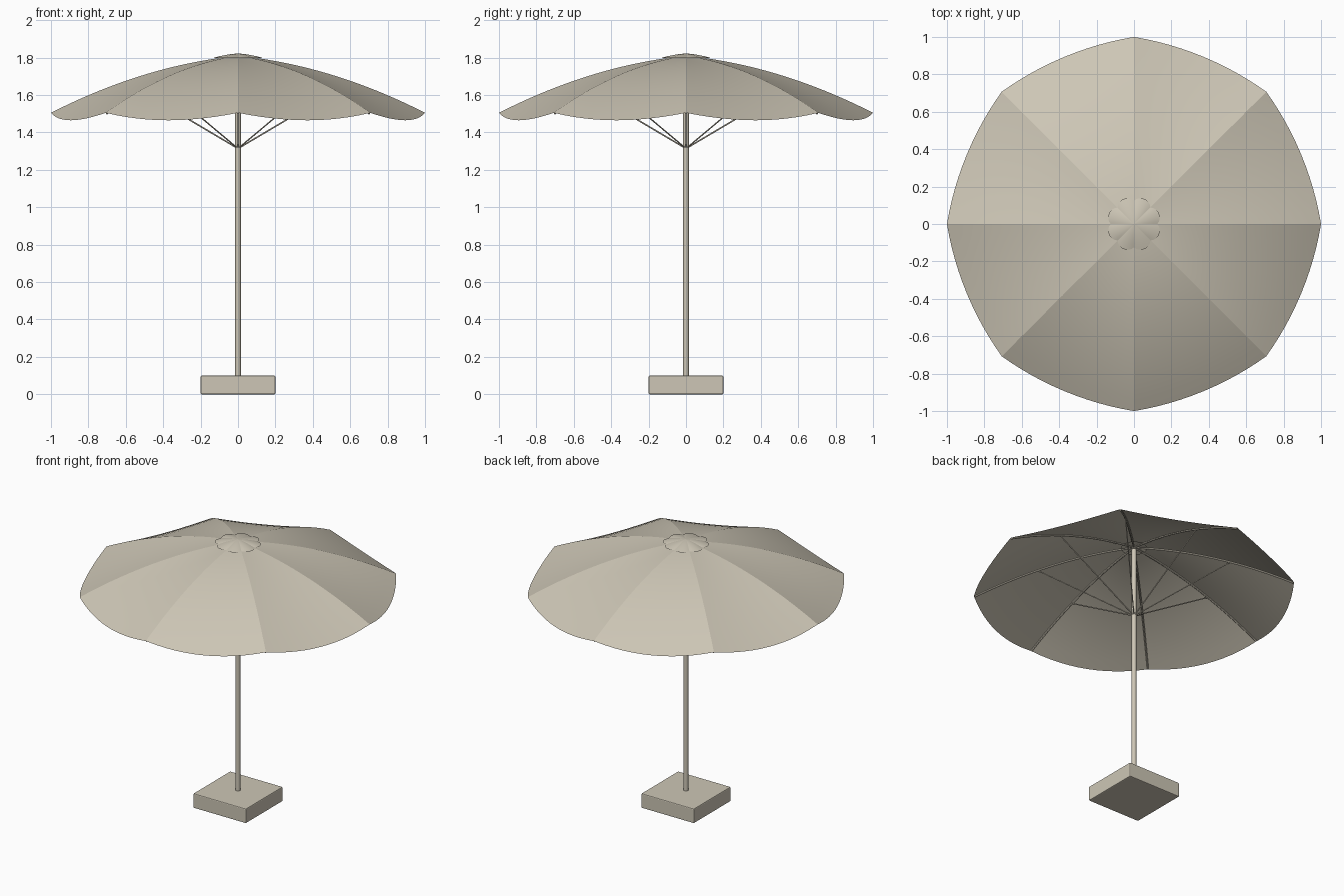
import bpy, bmesh, math
from mathutils import Vector

cube = bpy.data.objects.get("Cube")
if cube:
    bpy.data.objects.remove(cube, do_unlink=True)

RIBS = 8
STEP = 2 * math.pi / RIBS

beige = bpy.data.materials.new("warm beige")
beige.use_nodes = True
beige.diffuse_color = (0.61, 0.565, 0.465, 1)
beige.node_tree.nodes["Principled BSDF"].inputs["Base Color"].default_value = beige.diffuse_color


def add_object(name, bm):
    mesh = bpy.data.meshes.new(name)
    bm.to_mesh(mesh)
    bm.free()
    obj = bpy.data.objects.new(name, mesh)
    bpy.context.collection.objects.link(obj)
    mesh.materials.append(beige)
    return obj


def rib_height(t):
    return 1.81 - 0.1 * t - 0.205 * t * t


def canopy_point(t, angle, u):
    # u runs 0..1 across a panel; cloth sags between the ribs
    sag = 4 * u * (1 - u)
    r = t * (1 - 0.032 * sag)
    return Vector((r * math.cos(angle), r * math.sin(angle),
                   rib_height(t) - 0.04 * sag * t ** 1.5))


def cap_point(t, angle, u):
    # scalloped crown lying over the top of the canopy
    sag = 4 * u * (1 - u)
    r = t * (0.125 + 0.02 * sag)
    return Vector((r * math.cos(angle), r * math.sin(angle), 1.822 - 0.025 * t ** 1.6))


def panelled_cloth(name, point, start, rings, cuts):
    # ring-by-ring fabric with a sharp seam at every rib
    bm = bmesh.new()
    count = RIBS * cuts
    grid = []
    for i in range(rings + 1):
        t = start + (1 - start) * i / rings
        grid.append([bm.verts.new(point(t, j * STEP / cuts, (j % cuts) / cuts))
                     for j in range(count)])
    for a, b in zip(grid, grid[1:]):
        for j in range(count):
            k = (j + 1) % count
            bm.faces.new((a[j], b[j], b[k], a[k])).smooth = True
        for j in range(0, count, cuts):
            bm.edges.get((a[j], b[j])).smooth = False
    return add_object(name, bm)


def rod(name, points, radius, sides=8):
    # round bar swept along a path
    bm = bmesh.new()
    loops = []
    for i, p in enumerate(points):
        along = (points[min(i + 1, len(points) - 1)] - points[max(i - 1, 0)]).normalized()
        side = along.cross(Vector((-p.y, p.x, 0)) if along.z < 0.99 and p.xy.length > 0.001
                           else Vector((0.3, 1, 0))).normalized()
        other = along.cross(side)
        loops.append([bm.verts.new(p + radius * (side * math.cos(a) + other * math.sin(a)))
                      for a in (2 * math.pi * k / sides for k in range(sides))])
    for a, b in zip(loops, loops[1:]):
        for k in range(sides):
            n = (k + 1) % sides
            bm.faces.new((a[k], a[n], b[n], b[k])).smooth = True
    for end in (loops[0], loops[-1]):
        bm.faces.new(end)
    bmesh.ops.recalc_face_normals(bm, faces=bm.faces)
    for e in bm.edges:
        e.smooth = e.calc_face_angle(0) < math.radians(50)
    return add_object(name, bm)


# Fabric
panelled_cloth("canopy", canopy_point, 0.08, 14, 12)
panelled_cloth("canopy_cap", cap_point, 0.01, 5, 8)

# Frame under the fabric
for n in range(RIBS):
    a = n * STEP
    outward = Vector((math.cos(a), math.sin(a), 0))

    def under_rib(t):
        return outward * t + Vector((0, 0, rib_height(t) - 0.007))

    rod(f"rib_{n + 1}", [under_rib(0.02 + 0.973 * i / 12) for i in range(13)], 0.006, 6)
    rod(f"strut_{n + 1}", [outward * 0.01 + Vector((0, 0, 1.32)), under_rib(0.6)], 0.004, 6)

# Pole
rod("pole", [Vector((0, 0, 0.08)), Vector((0, 0, 1.79))], 0.015, 16)

# Weighted base
bm = bmesh.new()
bmesh.ops.create_cube(bm, size=1)
for v in bm.verts:
    v.co = Vector((v.co.x * 0.4, v.co.y * 0.4, v.co.z * 0.1 + 0.05))
bmesh.ops.bevel(bm, geom=bm.edges[:], offset=0.006, segments=2, profile=0.5, affect='EDGES')
add_object("base", bm)
